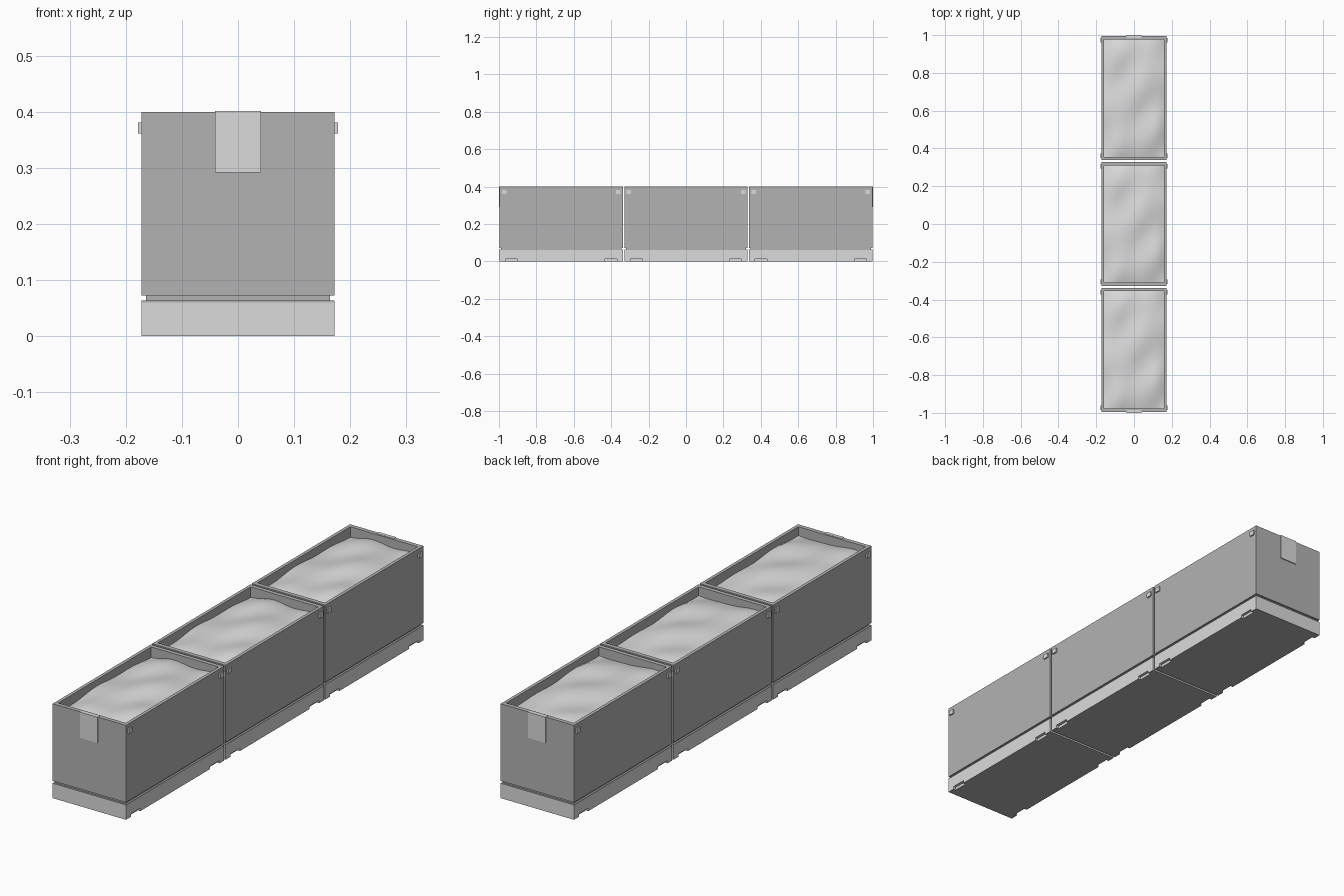
import bpy, bmesh, math
from mathutils import Matrix, Vector

if "Cube" in bpy.data.objects:
    bpy.data.objects.remove(bpy.data.objects["Cube"])


def make_mat(name, v):
    m = bpy.data.materials.new(name)
    m.diffuse_color = (v, v, v, 1)
    m.use_nodes = True
    m.node_tree.nodes["Principled BSDF"].inputs["Base Color"].default_value = m.diffuse_color
    return m


DARK = make_mat("mid grey", 0.45)
LIGHT = make_mat("light grey", 0.71)
W, L = 0.172, 0.329            # half width and half length of one planter
PITCH = 0.667


def finish(bm, name, mats):
    me = bpy.data.meshes.new(name)
    bm.to_mesh(me)
    bm.free()
    for m in mats:
        me.materials.append(m)
    ob = bpy.data.objects.new(name, me)
    bpy.context.collection.objects.link(ob)
    return ob


def add_box(bm, lo, hi):
    lo, hi = Vector(lo), Vector(hi)
    bmesh.ops.create_cube(bm, size=1, matrix=Matrix.Translation((lo + hi) / 2)
                          @ Matrix.Diagonal((*(hi - lo), 1)))


def box(name, mat, lo, hi):
    bm = bmesh.new()
    add_box(bm, lo, hi)
    return finish(bm, name, [mat])


def base(cy):
    # Plinth with a darker underside and four lifting notches
    bm = bmesh.new()
    add_box(bm, (-W, cy - L, 0), (W, cy + L, 0.06))
    bm.normal_update()
    for f in bm.faces:
        f.material_index = 1 if f.normal.z < -0.5 else 0
    ob = finish(bm, "base", [LIGHT, DARK])
    bm = bmesh.new()
    for sx in (-1, 1):
        for sy in (-1, 1):
            x, y = sx * W, cy + sy * 0.265
            add_box(bm, (x - 0.012, y - 0.032, -0.02), (x + 0.012, y + 0.032, 0.012))
    cutter = finish(bm, "notch_cutter", [LIGHT])
    cutter.hide_render = True
    cutter.hide_viewport = True
    mod = ob.modifiers.new("notches", 'BOOLEAN')
    mod.operation = 'DIFFERENCE'
    mod.object = cutter


def planter_box(cy):
    # Hollow box with a narrow rim
    bm = bmesh.new()
    add_box(bm, (-W, cy - L, 0.073), (W, cy + L, 0.4))
    bm.normal_update()
    top = [f for f in bm.faces if f.normal.z > 0.5][0]
    inner = bmesh.ops.extrude_discrete_faces(bm, faces=[top])["faces"][0]
    outer = [v for v in bm.verts if v.co.z > 0.39 and v not in inner.verts]
    for v in inner.verts:
        v.co.x *= (W - 0.014) / W
        v.co.y = cy + (v.co.y - cy) * (L - 0.018) / L
    floor = bmesh.ops.extrude_discrete_faces(bm, faces=[inner])["faces"][0]
    for v in floor.verts:
        v.co.z = 0.3
    bmesh.ops.remove_doubles(bm, verts=bm.verts, dist=1e-5)
    finish(bm, "planter_box", [DARK])


def filling(cy):
    # Gently mounded, rippled surface just below the rim
    bm = bmesh.new()
    bmesh.ops.create_grid(bm, x_segments=20, y_segments=40, size=1)
    for v in bm.verts:
        u, t = v.co.x, v.co.y
        mound = (1 - u ** 4) * (1 - t ** 4)
        wave = (0.004 * math.sin(4.1 * u + 3.0 * t) + 0.004 * math.sin(7.3 * t - 2.2 * u + 1)
                + 0.003 * math.cos(5.5 * u - 4.2 * t))
        v.co = (u * (W - 0.014), cy + t * (L - 0.018), 0.365 + 0.017 * mound + wave)
    for f in bm.faces:
        f.smooth = True
    finish(bm, "filling", [LIGHT])


for i in (-1, 0, 1):
    cy = i * PITCH
    base(cy)
    box("base_lid", DARK, (-W, cy - L, 0.06), (W, cy + L, 0.064))
    box("neck", DARK, (-0.164, cy - L + 0.008, 0.064), (0.164, cy + L - 0.008, 0.073))
    planter_box(cy)
    filling(cy)
    # Small square pegs near the upper corners of both long sides
    for sx in (-1, 1):
        for sy in (-1, 1):
            x, y = sx * (W + 0.001), cy + sy * 0.306
            box("side_peg", LIGHT, (x - 0.005, y - 0.012, 0.361), (x + 0.005, y + 0.012, 0.381))

# End plates folded over the rim at both ends of the row
for s in (-1, 1):
    y0, y1 = sorted((s * 1.0, s * 0.995))
    box("end_plate", LIGHT, (-0.041, y0, 0.292), (0.041, y1, 0.401))
    y0, y1 = sorted((s * 0.995, s * 0.985))
    box("end_plate_fold", LIGHT, (-0.041, y0, 0.398), (0.041, y1, 0.401))
